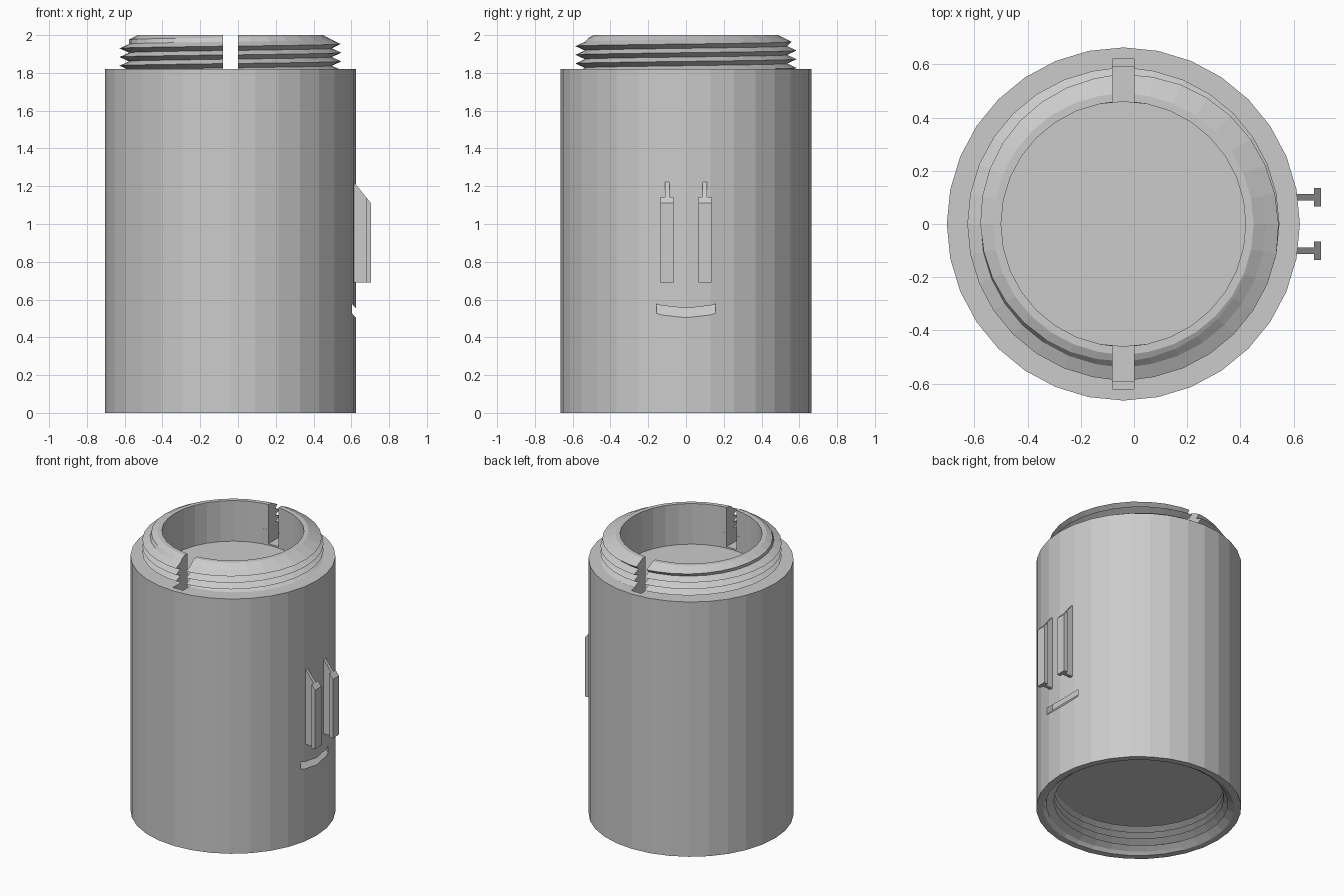
import bpy, bmesh, math

if "Cube" in bpy.data.objects:
    bpy.data.objects.remove(bpy.data.objects["Cube"])

CX = -0.04                      # axis of the cylinder
R, TOP, FLOOR, SKIRT = 0.664, 1.82, 1.71, 0.19
HOLE, PITCH, N = 0.46, 0.046, 32

grey = bpy.data.materials.new("light grey")
grey.diffuse_color = (0.6, 0.6, 0.6, 1)
grey.use_nodes = True
grey.node_tree.nodes["Principled BSDF"].inputs["Base Color"].default_value = grey.diffuse_color


def finish(name, bm):
    bmesh.ops.remove_doubles(bm, verts=bm.verts[:], dist=1e-5)
    bmesh.ops.dissolve_degenerate(bm, edges=bm.edges[:], dist=1e-5)
    bmesh.ops.recalc_face_normals(bm, faces=bm.faces[:])
    me = bpy.data.meshes.new(name)
    bm.to_mesh(me)
    bm.free()
    me.materials.append(grey)
    ob = bpy.data.objects.new(name, me)
    bpy.context.collection.objects.link(ob)
    return ob


def loft(name, columns, closed=False):
    """Bridge columns of points; closed columns are solid and capped."""
    bm = bmesh.new()
    cols = [[bm.verts.new(p) for p in c] for c in columns]
    n = len(cols[0])
    for a, b in zip(cols, cols[1:]):
        for i in range(n if closed else n - 1):
            k = (i + 1) % n
            bm.faces.new((a[i], b[i], b[k], a[k]))
    if closed:
        bm.faces.new(cols[0])
        bm.faces.new(cols[-1])
    return finish(name, bm)


def prism(name, xz, y0, y1):
    bm = bmesh.new()
    a = [bm.verts.new((x, y0, z)) for x, z in xz]
    b = [bm.verts.new((x, y1, z)) for x, z in xz]
    bm.faces.new(a)
    bm.faces.new(b)
    for i in range(len(xz)):
        k = (i + 1) % len(xz)
        bm.faces.new((a[i], a[k], b[k], b[i]))
    return finish(name, bm)


def polar(r, t, z):
    return (CX + r * math.cos(t), r * math.sin(t), z)


def thread(t, z0, lo, hi, tip, root):
    """Points (r, z) of a helical V thread at angle t, from lo to hi."""
    pts = []
    for j in range(-8, 9):
        z = min(hi, max(lo, z0 + PITCH * (t / math.tau + j / 2)))
        u = (z - z0) / PITCH - t / math.tau
        pts.append((tip - (tip - root) * abs(2 * (u - round(u))), z))
    return pts


angles = [math.tau * i / N for i in range(N + 1)]

# main body with the shallow cup in its top
outline = [(0, SKIRT), (R, SKIRT), (R, TOP), (HOLE, TOP), (HOLE, FLOOR), (0, FLOOR)]
body = loft("body", [[polar(r, t, z) for r, z in outline] for t in angles])

# notches across the neck and slanted strap slot
def rect(z0):
    return [(CX - 0.04, z0), (CX + 0.04, z0), (CX + 0.04, 1.9), (CX - 0.04, 1.9)]


cutters = [
    prism("notch_cutter", rect(1.72), -0.59, 0.59),
    prism("notch_step_cutter", rect(1.80), -0.62, 0.62),
    prism("slot_cutter", [(0.70, 0.42), (0.70, 0.47), (0.56, 0.625), (0.56, 0.575)],
          -0.155, 0.155),
]
for c in cutters:
    c.hide_render = True
    m = body.modifiers.new(c.name, 'BOOLEAN')
    m.operation, m.solver, m.object = 'DIFFERENCE', 'EXACT', c
dg = bpy.context.evaluated_depsgraph_get()
cut_mesh = bpy.data.meshes.new_from_object(body.evaluated_get(dg))
body.modifiers.clear()
body.data = cut_mesh
for c in cutters:
    bpy.data.objects.remove(c)

# bottom skirt with the internal thread
cols = []
for t in angles:
    inner = [(max(r, 0.62 - 1.5 * z), z)
             for r, z in thread(t, 0.08, 0, SKIRT, 0.60, 0.55)]
    cols.append([polar(r, t, z) for r, z in [(R, SKIRT), (R, 0)] + inner])
loft("threaded_skirt", cols)

# two halves of the threaded neck, split by the notches
for name, start, side in (("neck_right", -math.pi / 2, 1), ("neck_left", math.pi / 2, -1)):
    cols = []
    for i in range(N // 2 + 1):
        t = start + math.tau * i / N
        outer = [(min(r, 0.49 + 2 * (2 - z)), z)
                 for r, z in thread(t, 1.907, TOP, 2.0, 0.587, 0.537)]
        pts = [(HOLE, TOP)] + outer + [(HOLE, 2.0)]
        if i in (0, N // 2):
            s = math.copysign(1, math.sin(t))
            cols.append([(CX + side * 0.04, s * math.sqrt(r * r - 0.0016), z) for r, z in pts])
        else:
            cols.append([polar(r, t, z) for r, z in pts])
    loft(name, cols, closed=True)

# pair of T-shaped rails with sloped tops
for side, y in (("front", -0.1), ("back", 0.1)):
    prism(side + "_rail_web", [(0.60, 0.69), (0.677, 0.69), (0.677, 1.143), (0.60, 1.24)],
          y - 0.012, y + 0.012)
    prism(side + "_rail_flange", [(0.677, 0.69), (0.704, 0.69), (0.704, 1.11), (0.677, 1.143)],
          y - 0.035, y + 0.035)
